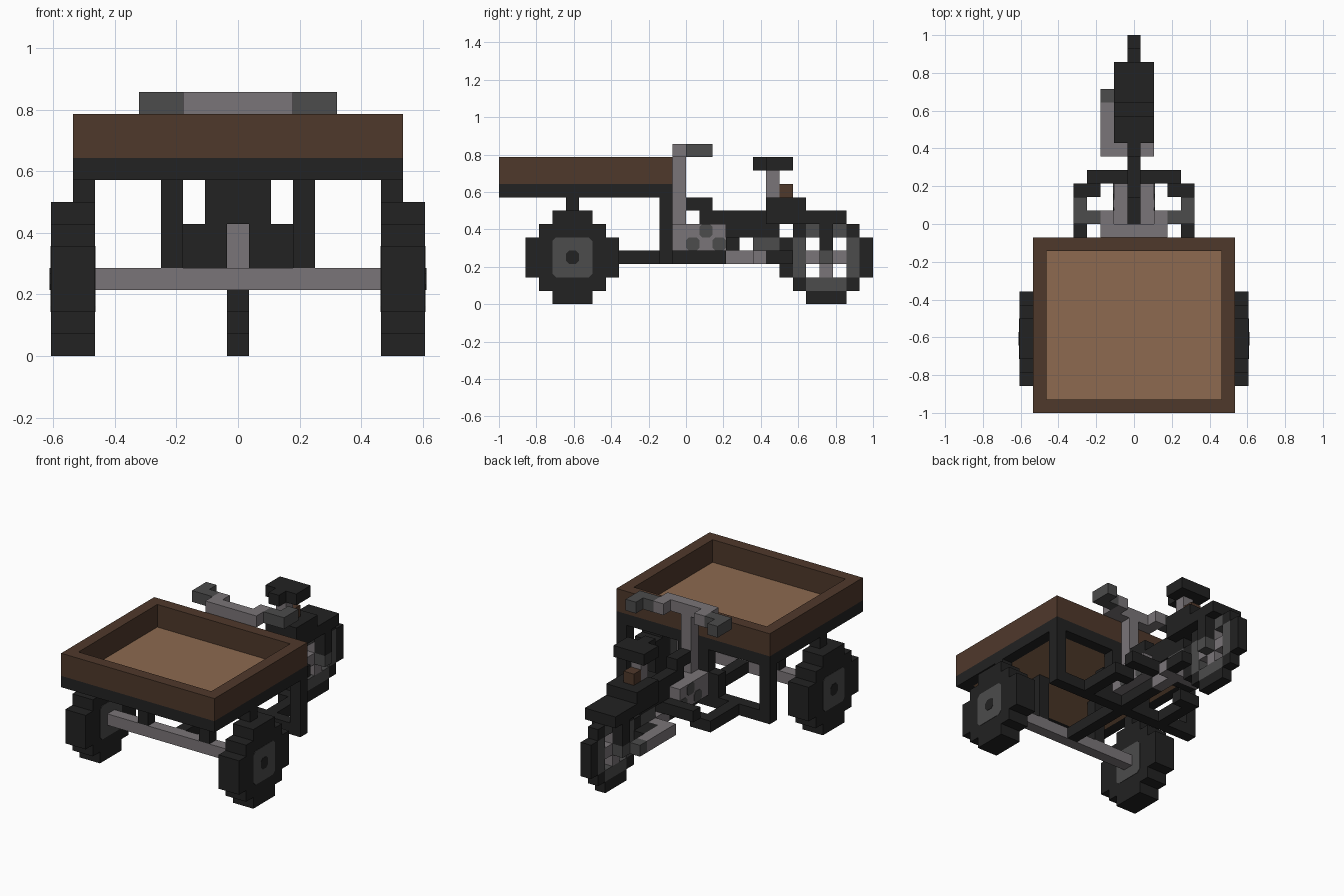
import bpy, bmesh

if "Cube" in bpy.data.objects:
    bpy.data.objects.remove(bpy.data.objects["Cube"], do_unlink=True)

U = 1 / 14  # one block


def material(name, rgb):
    m = bpy.data.materials.new(name)
    m.use_nodes = True
    m.diffuse_color = (*rgb, 1)
    m.node_tree.nodes["Principled BSDF"].inputs["Base Color"].default_value = (*rgb, 1)
    return m


BLACK = material("black", (0.016, 0.016, 0.016))
DARK = material("dark grey", (0.072, 0.072, 0.072))
GREY = material("light grey", (0.195, 0.178, 0.188))
WOOD = material("dark wood", (0.078, 0.040, 0.024))
PLANK = material("light wood", (0.266, 0.144, 0.080))


def add_box(bm, lo, hi):
    v = [bm.verts.new((x, y, z)) for x in (lo[0], hi[0])
         for y in (lo[1], hi[1]) for z in (lo[2], hi[2])]
    for f in ((0, 1, 3, 2), (4, 6, 7, 5), (0, 4, 5, 1),
              (2, 3, 7, 6), (0, 2, 6, 4), (1, 5, 7, 3)):
        bm.faces.new([v[i] for i in f])


def finish(name, bm, mat):
    bmesh.ops.recalc_face_normals(bm, faces=bm.faces)
    me = bpy.data.meshes.new(name)
    bm.to_mesh(me)
    bm.free()
    me.materials.append(mat)
    ob = bpy.data.objects.new(name, me)
    bpy.context.collection.objects.link(ob)
    return ob


def blocks(name, mat, *cells, mirror=False):
    """Cells are inclusive block ranges (x0, x1, y0, y1, z0, z1)."""
    bm = bmesh.new()
    cells = list(cells)
    if mirror:
        cells += [(-b, -a, *rest) for a, b, *rest in cells]
    for a, b, c, d, e, f in cells:
        add_box(bm, ((a - .5) * U, c * U - 1, e * U),
                ((b + .5) * U, (d + 1) * U - 1, (f + 1) * U))
    return finish(name, bm, mat)


def plate(name, mat, x, y, z, size, thick, chamfer):
    """Thin square plate facing sideways, with clipped corners."""
    bm = bmesh.new()
    h = size / 2
    add_box(bm, (x - thick, y - h, z - h), (x + thick, y + h, z + h))
    edges = [e for e in bm.edges if abs(e.verts[0].co.x - e.verts[1].co.x) > 1e-5]
    bmesh.ops.bevel(bm, geom=edges, offset=chamfer, segments=1, affect='EDGES')
    return finish(name, bm, mat)


# Cargo tray
blocks("tray_floor", PLANK, (-6, 6, 1, 11, 8, 8))
for name, mat, k0, k1 in (("tray_frame", BLACK, 8, 8), ("tray_walls", WOOD, 9, 10)):
    blocks(name, mat, (-7, 7, 0, 0, k0, k1), (-7, 7, 12, 12, k0, k1),
           (-7, -7, 1, 11, k0, k1), (7, 7, 1, 11, k0, k1))

# Tray supports and lower chassis
blocks("corner_posts", BLACK, (7, 7, 12, 12, 3, 7), mirror=True)
blocks("axle_posts", BLACK, (3, 3, 5, 5, 4, 7), mirror=True)
blocks("wheel_struts", BLACK, (7, 7, 5, 5, 7, 7), mirror=True)
blocks("cross_bar", BLACK, (-6, 6, 12, 12, 3, 3))
blocks("centre_beam", BLACK, (0, 0, 6, 11, 3, 3), (0, 0, 13, 16, 3, 3))
blocks("front_bracket", BLACK, (-1, 1, 12, 12, 6, 7),
       (1, 2, 12, 12, 4, 5), (-2, -1, 12, 12, 4, 5))
blocks("front_axle", GREY, (-6, 6, 5, 5, 3, 3))

# Cart wheels with hubs
for side, s in (("left", 1), ("right", -1)):
    i0, i1 = (7, 8) if s > 0 else (-8, -7)
    blocks(side + "_wheel", BLACK,
           (i0, i1, 4, 6, 0, 0), (i0, i1, 3, 7, 1, 1), (i0, i1, 2, 8, 2, 4),
           (i0, i1, 3, 7, 5, 5), (i0, i1, 4, 6, 6, 6))
    y, z = 5.5 * U - 1, 3.5 * U
    plate(side + "_hub_outer", DARK, s * 8.5 * U, y, z, 3 * U, .002, .02)
    plate(side + "_hub_inner", DARK, s * 6.5 * U, y, z, 3 * U, .002, .02)
    plate(side + "_hub_cap", BLACK, s * 8.5 * U, y, z, U, .004, .018)

# Foot rests looping around the engine
blocks("foot_rests", BLACK, (4, 4, 13, 16, 3, 3), (3, 3, 16, 16, 3, 3), mirror=True)
blocks("foot_rest_bar", BLACK, (-3, 3, 17, 17, 4, 4))

# Engine with side details and exhaust
blocks("engine", GREY, (-1, 1, 13, 16, 4, 5))
for s in (1, -1):
    for j, k in ((14, 4), (16, 4), (15, 5)):
        plate("engine_detail", DARK, s * 1.5 * U, (j + .5) * U - 1, (k + .5) * U,
              U, .003, .015)
blocks("exhaust_pipe", GREY, (0, 0, 17, 18, 3, 3), (-1, 1, 19, 19, 3, 3),
       (-2, -2, 19, 22, 3, 3))
blocks("exhaust_tip", DARK, (-2, -2, 23, 23, 3, 3))
blocks("gear_case", DARK, (0, 0, 19, 20, 4, 4))

# Steering column and handlebar
blocks("steering_column", GREY, (0, 0, 13, 13, 6, 10))
blocks("handlebar", GREY, (-2, 2, 13, 13, 11, 11),
       (2, 2, 14, 14, 11, 11), (-2, -2, 14, 14, 11, 11))
blocks("grips", DARK, (3, 3, 14, 14, 11, 11), (4, 4, 14, 15, 11, 11), mirror=True)

# Bike frame
blocks("top_tube", BLACK, (0, 0, 14, 15, 7, 7), (0, 0, 15, 21, 6, 6),
       (0, 0, 17, 20, 5, 5))
blocks("seat_bracket", BLACK, (-1, 1, 20, 22, 7, 7))
blocks("rear_stays", BLACK, (1, 1, 20, 25, 6, 6), (1, 1, 24, 24, 4, 5),
       (1, 1, 20, 21, 3, 3), mirror=True)

# Seat
blocks("seat_post", GREY, (0, 0, 20, 20, 8, 9))
blocks("seat", BLACK, (0, 0, 19, 19, 10, 10), (-1, 1, 20, 21, 10, 10))
blocks("rear_reflector", WOOD, (0, 0, 21, 21, 8, 8))

# Spoked rear wheel
blocks("rear_tyre", BLACK,
       (0, 0, 23, 25, 0, 0), (0, 0, 23, 25, 6, 6),
       (0, 0, 21, 21, 2, 4), (0, 0, 27, 27, 2, 4),
       *[(0, 0, j, j, k, k) for j in (22, 26) for k in (1, 5)])
blocks("rear_rim", DARK, (0, 0, 23, 25, 1, 1), (0, 0, 23, 25, 5, 5),
       (0, 0, 22, 22, 2, 4), (0, 0, 26, 26, 2, 4))
blocks("rear_spokes", GREY, (0, 0, 24, 24, 2, 4), (0, 0, 23, 23, 3, 3),
       (0, 0, 25, 25, 3, 3))
blocks("rear_hub", DARK, (1, 1, 24, 24, 3, 3), mirror=True)
